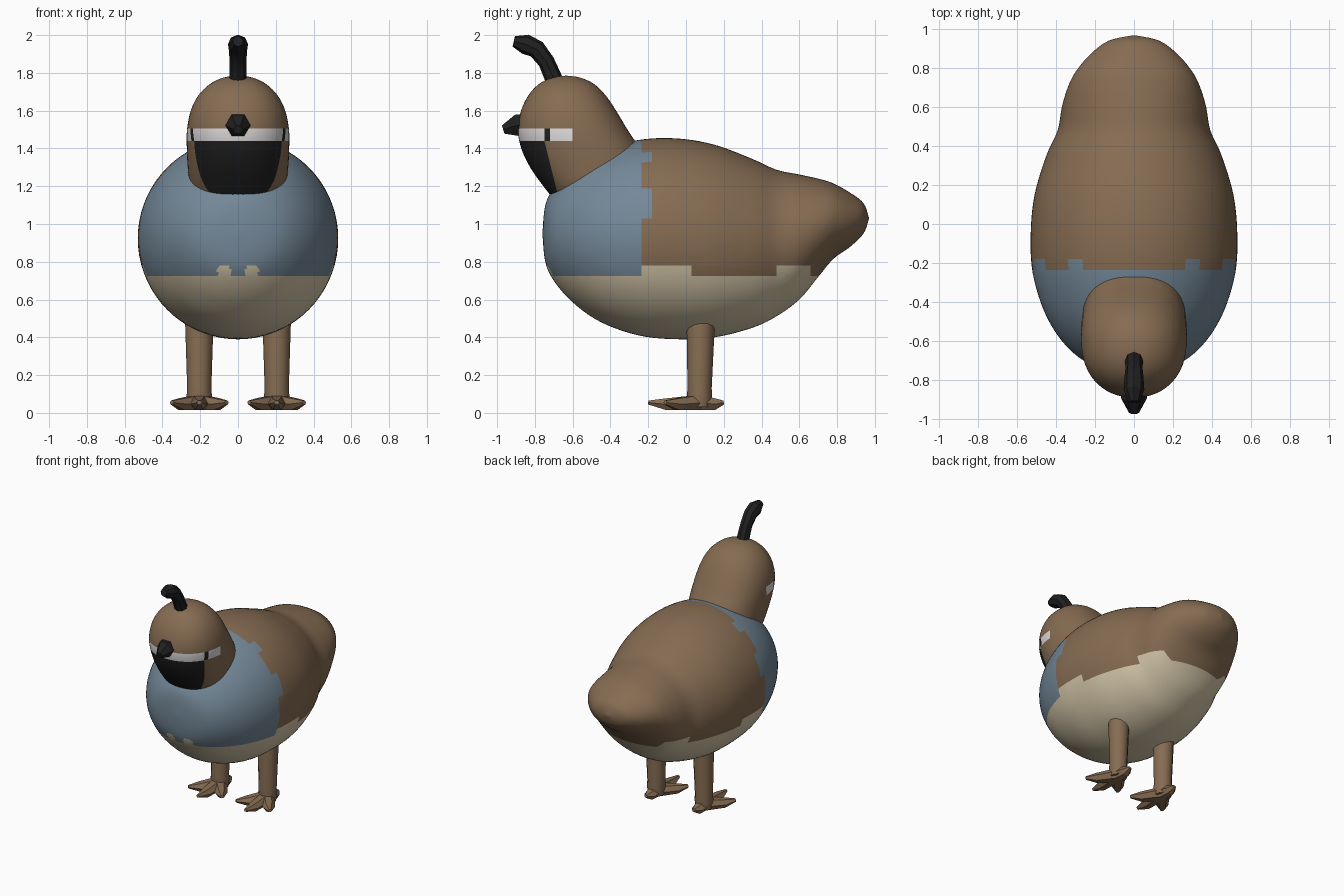
import bpy, bmesh, math
from mathutils import Vector

if "Cube" in bpy.data.objects:
    bpy.data.objects.remove(bpy.data.objects["Cube"])


def srgb(r, g, b):
    f = lambda c: c / 12.92 if c <= 0.04045 else ((c + 0.055) / 1.055) ** 2.4
    return (f(r / 255), f(g / 255), f(b / 255), 1)


def material(name, *rgb):
    m = bpy.data.materials.new(name)
    m.diffuse_color = srgb(*rgb)
    m.use_nodes = True
    m.node_tree.nodes["Principled BSDF"].inputs["Base Color"].default_value = m.diffuse_color
    return m


BROWN = material("brown feathers", 134, 108, 82)
BLUE = material("blue grey feathers", 116, 136, 152)
CREAM = material("cream feathers", 212, 198, 168)
WHITE = material("white stripe", 222, 219, 219)
BLACK = material("black", 32, 32, 32)


def smooth_sections(sections, steps):
    """Catmull-Rom interpolation through a short list of section tuples."""
    pts = [sections[0]] + sections + [sections[-1]]
    out = []
    for i in range(1, len(pts) - 2):
        for k in range(steps):
            t = k / steps
            out.append([0.5 * (2 * b + (c - a) * t + (2 * a - 5 * b + 4 * c - d) * t * t
                               + (3 * b - a - 3 * c + d) * t ** 3)
                        for a, b, c, d in zip(*pts[i - 1:i + 3])])
    return out + [list(sections[-1])]


def loft(rings):
    """Skin a list of equal-length point rings and close both ends."""
    bm = bmesh.new()
    vs = [[bm.verts.new(p) for p in r] for r in rings]
    n = len(vs[0])
    for a, b in zip(vs, vs[1:]):
        for i in range(n):
            j = (i + 1) % n
            bm.faces.new((a[i], a[j], b[j], b[i]))
    bm.faces.new(vs[0])
    bm.faces.new(vs[-1])
    bmesh.ops.recalc_face_normals(bm, faces=bm.faces)
    return bm


def cut(bm, co, no):
    bmesh.ops.bisect_plane(bm, geom=bm.verts[:] + bm.edges[:] + bm.faces[:],
                           plane_co=co, plane_no=no, dist=1e-5)


def finish(name, bm, mats, rule=None, angle=40):
    if rule:
        for f in bm.faces:
            f.material_index = rule(f.calc_center_median())
    me = bpy.data.meshes.new(name)
    bm.to_mesh(me)
    bm.free()
    for m in mats:
        me.materials.append(m)
    ob = bpy.data.objects.new(name, me)
    bpy.context.collection.objects.link(ob)
    bpy.ops.object.select_all(action='DESELECT')
    ob.select_set(True)
    bpy.context.view_layer.objects.active = ob
    bpy.ops.object.shade_smooth_by_angle(angle=math.radians(angle))
    return ob


def tube(path, sides, squash=1.0):
    """Rings around a path of (x, y, z, radius) points."""
    rings = []
    for i, p in enumerate(path):
        a, b = path[max(i - 1, 0)], path[min(i + 1, len(path) - 1)]
        d = (Vector(b[:3]) - Vector(a[:3])).normalized()
        side = d.cross(Vector((0, 0, 1)))
        side = side.normalized() if side.length > 0.01 else Vector((1, 0, 0))
        up = side.cross(d)
        rings.append([Vector(p[:3]) + p[3] * (side * math.cos(t) + up * math.sin(t) * squash)
                      for t in (2 * math.pi * k / sides for k in range(sides))])
    return loft(rings)


def circle(n):
    return [2 * math.pi * k / n for k in range(n)]


# Body and tail: upright sections (y, half width, bottom z, top z)
body_sections = [
    (-.76, .005, .945, .955), (-.745, .14, .80, 1.10), (-.70, .26, .70, 1.19),
    (-.60, .37, .585, 1.30), (-.45, .46, .48, 1.39), (-.25, .52, .41, 1.445),
    (-.05, .53, .39, 1.453), (.15, .51, .40, 1.42), (.35, .45, .45, 1.345),
    (.48, .392, .512, 1.287), (.60, .37, .60, 1.262), (.70, .34, .72, 1.24),
    (.78, .30, .815, 1.215), (.87, .225, .88, 1.165), (.94, .13, .95, 1.11),
    (.968, .005, 1.025, 1.035)]
body = loft([[(w * math.cos(t), y, (lo + hi) / 2 + (hi - lo) / 2 * math.sin(t))
              for t in circle(72)]
             for y, w, lo, hi in smooth_sections(body_sections, 5)])
for z in (.725, .78, 1.03):
    cut(body, (0, 0, z), (0, 0, 1))
for y in (-.235, -.18, .03, .48, .66):
    cut(body, (0, y, 0), (0, 1, 0))


def body_colour(c):
    x = abs(c.x)
    patch = -.235 < c.y < .03 or .48 < c.y < .66 or (c.y < -.6 and .04 < x < .11)
    if c.z < .725 or (c.z < .78 and patch):
        return 2
    bump = c.z > 1.03 and (x > .46 or .25 < x < .33)
    return 1 if c.y < -.235 or (c.y < -.18 and bump) else 0


finish("body", body, [BROWN, BLUE, CREAM], body_colour)

# Head: level sections (z, front y, back y, half width)
head_sections = [
    (1.08, -.66, -.20, .22), (1.2, -.755, -.20, .255), (1.3, -.825, -.20, .266),
    (1.4, -.872, -.245, .271), (1.5, -.89, -.31, .27), (1.6, -.873, -.37, .25),
    (1.68, -.835, -.425, .21), (1.74, -.78, -.485, .15), (1.775, -.71, -.56, .078),
    (1.785, -.64, -.63, .005)]


def power(v):
    return math.copysign(abs(v) ** 0.92, v)


head = loft([[(w * power(math.cos(t)), (f + b) / 2 + (b - f) / 2 * power(math.sin(t)), z)
              for t in circle(64)]
             for z, f, b, w in smooth_sections(head_sections, 4)])
for z in (1.44, 1.505):
    cut(head, (0, 0, z), (0, 0, 1))
for y in (-.75, -.72, -.6):
    cut(head, (0, y, 0), (0, 1, 0))
cut(head, (0, -.75, 1.44), (0, .22, .055))


def head_colour(c):
    if 1.44 < c.z < 1.505 and c.y < -.6:
        return 2 if -.75 < c.y < -.72 else 1      # eye inside the white stripe
    if c.z < 1.44 and .22 * (c.y + .75) + .055 * (c.z - 1.44) < 0:
        return 2                                  # throat mask
    return 0


finish("head", head, [BROWN, WHITE, BLACK], head_colour)

# Beak and forward-curling crest
finish("beak", tube([(0, -.84, 1.525, .066), (0, -.895, 1.522, .066),
                     (0, -.968, 1.50, .026)], 6), [BLACK], angle=30)
finish("crest", tube([(0, -.685, 1.72, .05), (0, -.705, 1.78, .046), (0, -.74, 1.86, .044),
                      (0, -.79, 1.925, .049), (0, -.85, 1.952, .053),
                      (0, -.912, 1.967, .028)], 8), [BLACK], angle=30)

# Legs with three front toes and a heel, mirrored by side
toes = [(-.145, -.11, .055), (0, -.2, .055), (.145, -.11, .055), (0, .2, .055)]
for s, label in ((1, "left"), (-1, "right")):
    X = .205 * s
    finish(label + "_leg", tube([(X, .072, .03, .06), (X, .072, .09, .067), (X, .072, .13, .064),
                                 (X, .078, .48, .075), (X, .08, .55, .07)], 12), [BROWN])
    for i, (dx, y, z) in enumerate(toes):
        tip = Vector((X + dx * s, y, z))
        root = Vector((X, .07, .055))
        mid = root.lerp(tip, .65)
        finish(f"{label}_toe_{i + 1}",
               tube([(*root, .055), (mid.x, mid.y, .046, .042), (*tip, .014)], 6, .85),
               [BROWN], angle=30)
